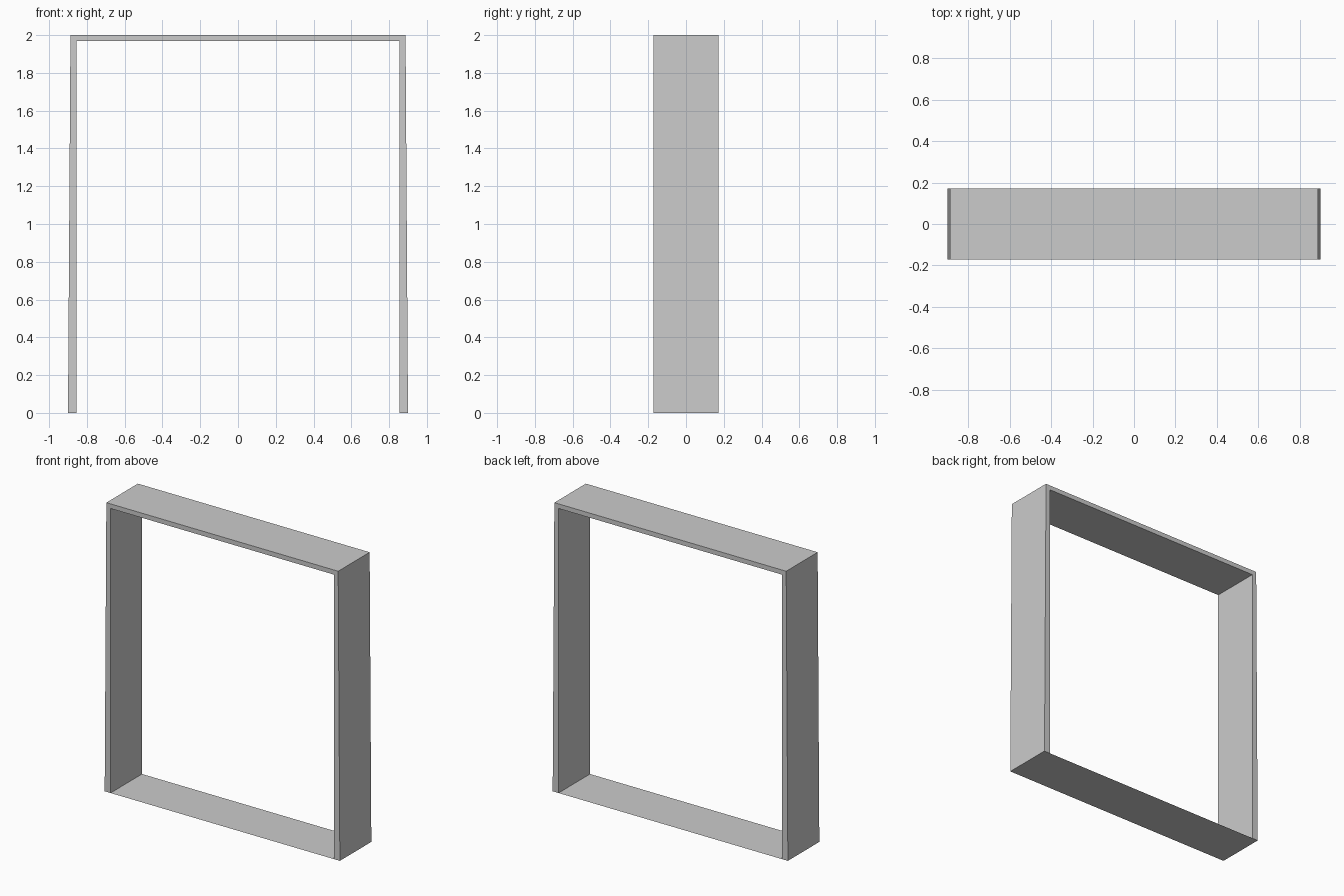
import bpy
import bmesh

if "Cube" in bpy.data.objects:
    bpy.data.objects.remove(bpy.data.objects["Cube"])

DEPTH = 0.172      # half depth
HEIGHT = 2.0
FOOT, SHOULDER, INNER = 0.90, 0.887, 0.855   # half widths
UNDERSIDE = 1.968  # underside of the top bar


def finish(bm, name):
    mesh = bpy.data.meshes.new(name)
    bm.to_mesh(mesh)
    bm.free()
    obj = bpy.data.objects.new(name, mesh)
    bpy.context.collection.objects.link(obj)
    return obj


# Surround: one arch profile with slightly tapered legs, extruded in depth
half = [(FOOT, 0), (SHOULDER, HEIGHT)]
inner = [(INNER, UNDERSIDE), (INNER, 0)]
mirror = lambda pts: [(-x, z) for x, z in reversed(pts)]
profile = half + mirror(half) + mirror(inner) + inner

bm = bmesh.new()
front = bm.faces.new([bm.verts.new((x, -DEPTH, z)) for x, z in profile])
ext = bmesh.ops.extrude_face_region(bm, geom=[front], use_keep_orig=True)
moved = [g for g in ext["geom"] if isinstance(g, bmesh.types.BMVert)]
bmesh.ops.translate(bm, verts=moved, vec=(0, 2 * DEPTH, 0))
bmesh.ops.recalc_face_normals(bm, faces=bm.faces)
# The leg ends are covered by the threshold sheet
ends = [f for f in bm.faces if all(v.co.z < 1e-5 for v in f.verts)]
bmesh.ops.delete(bm, geom=ends, context='FACES_ONLY')
finish(bm, "frame_surround")

# Threshold: flat sheet closing the bottom across the full width
bm = bmesh.new()
bm.faces.new([bm.verts.new((x, y, 0)) for x, y in
              ((-FOOT, -DEPTH), (-FOOT, DEPTH), (FOOT, DEPTH), (FOOT, -DEPTH))])
finish(bm, "threshold")
